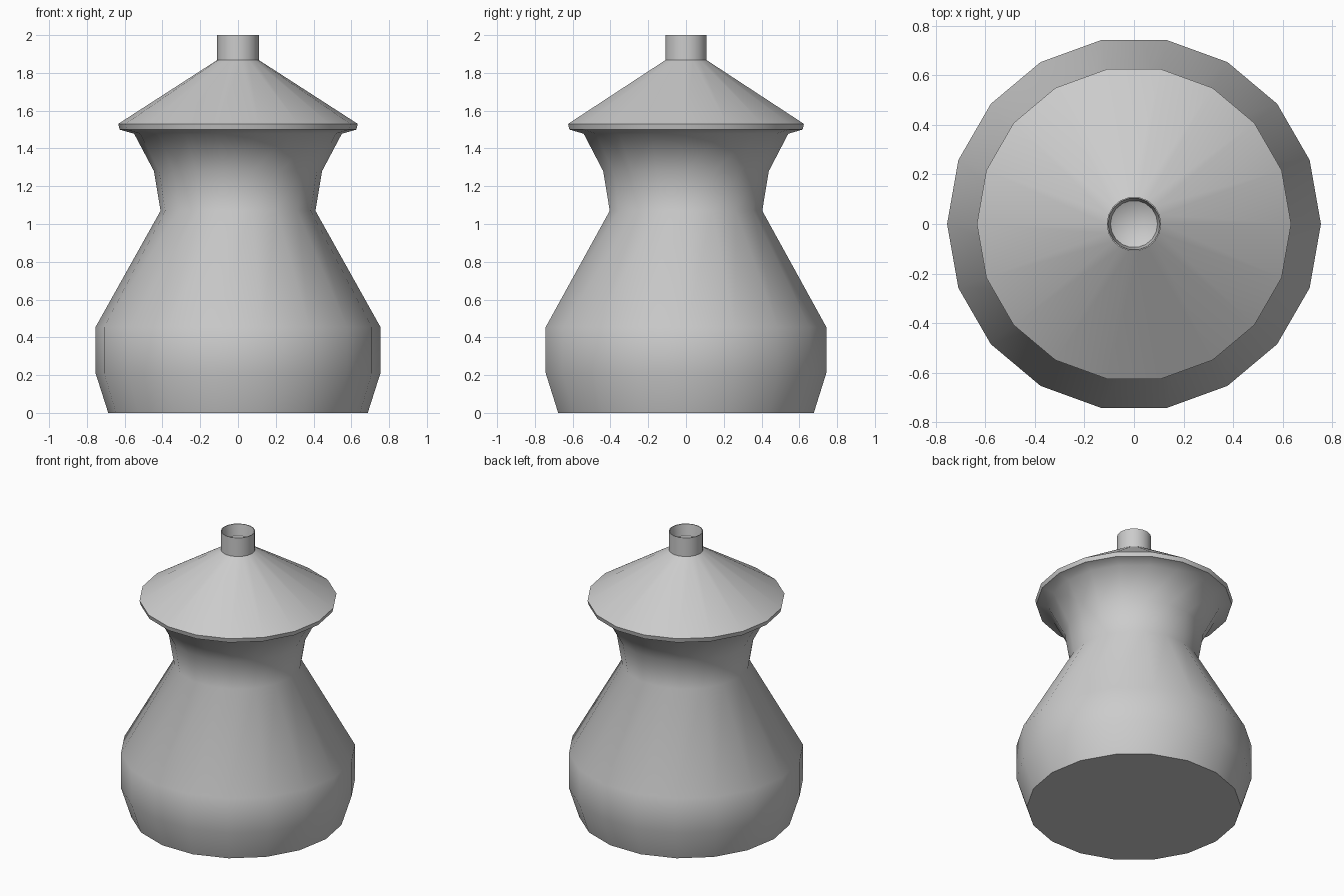
import bpy, bmesh, math

if "Cube" in bpy.data.objects:
    bpy.data.objects.remove(bpy.data.objects["Cube"])

SIDES = 18


def lathe(name, profile, angle=40):
    """Revolve (radius, height) points around z; zero radius makes a pole."""
    bm = bmesh.new()
    rings = []
    for r, z in profile:
        if r == 0:
            rings.append([bm.verts.new((0, 0, z))] * SIDES)
        else:
            rings.append([bm.verts.new((r * math.cos(2 * math.pi * i / SIDES),
                                        r * math.sin(2 * math.pi * i / SIDES), z))
                          for i in range(SIDES)])
    for a, b in zip(rings, rings[1:]):
        for i in range(SIDES):
            j = (i + 1) % SIDES
            bm.faces.new(dict.fromkeys((a[i], a[j], b[j], b[i])))
    bmesh.ops.recalc_face_normals(bm, faces=bm.faces)
    mesh = bpy.data.meshes.new(name)
    bm.to_mesh(mesh)
    bm.free()
    obj = bpy.data.objects.new(name, mesh)
    bpy.context.collection.objects.link(obj)
    bpy.ops.object.select_all(action='DESELECT')
    obj.select_set(True)
    bpy.context.view_layer.objects.active = obj
    bpy.ops.object.shade_smooth_by_angle(angle=math.radians(angle))
    return obj


# Bottle: body, flared neck, conical cap and hollow spout in one closed profile
lathe("bottle", [
    (0, 0), (0.687, 0), (0.754, 0.21), (0.754, 0.455),   # base and belly
    (0.41, 1.07), (0.445, 1.28), (0.55, 1.478),          # waist and neck
    (0.627, 1.50), (0.634, 1.53), (0.11, 1.868),         # cap
    (0.11, 2.0), (0.105, 2.0), (0.095, 1.92), (0, 1.87), # spout and its bowl
], angle=50)
